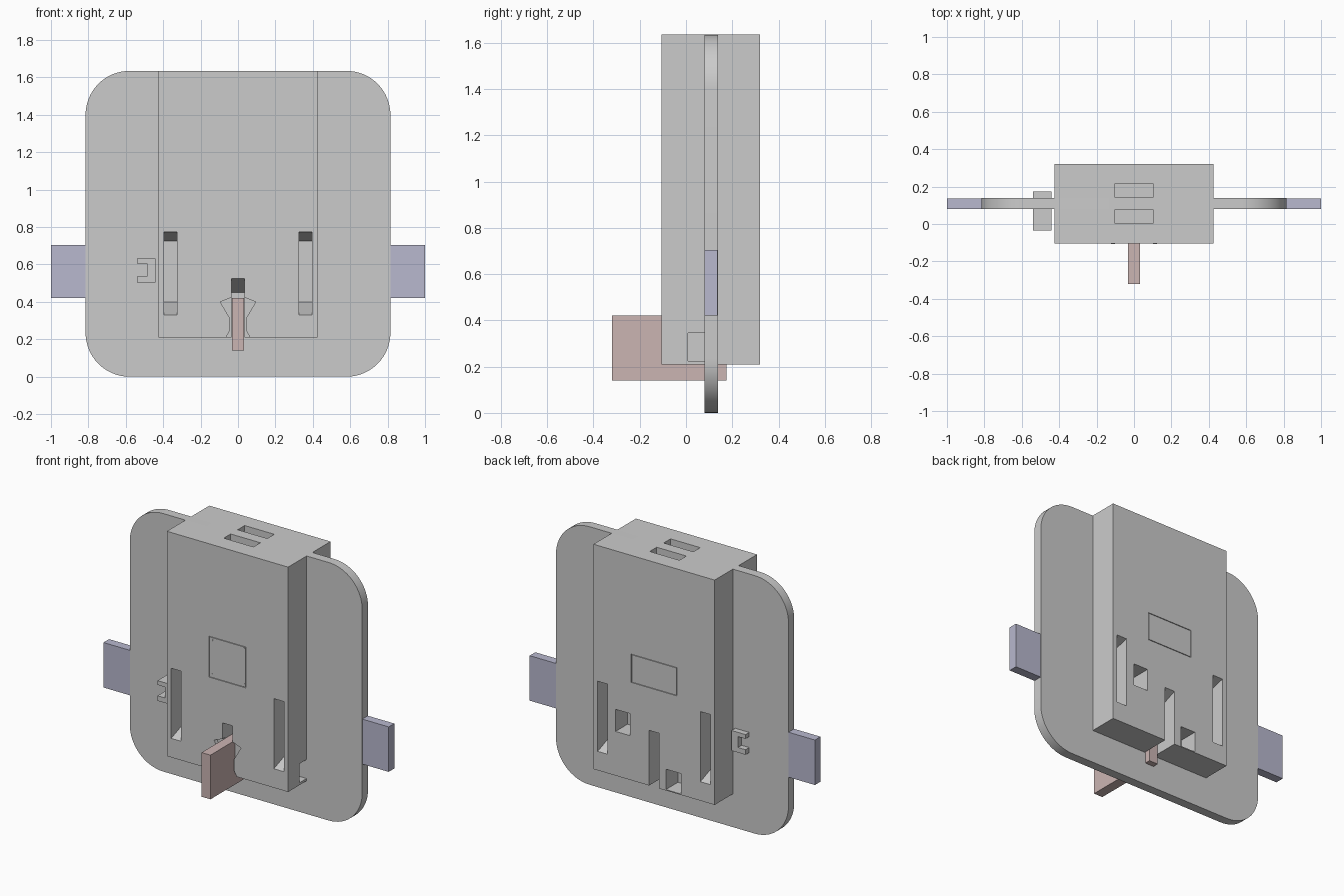
import bpy, bmesh, math

if "Cube" in bpy.data.objects:
    bpy.data.objects.remove(bpy.data.objects["Cube"])

def new_object(name, bm, color=None):
    bmesh.ops.recalc_face_normals(bm, faces=bm.faces)
    me = bpy.data.meshes.new(name)
    bm.to_mesh(me)
    bm.free()
    ob = bpy.data.objects.new(name, me)
    bpy.context.collection.objects.link(ob)
    if color:
        mat = bpy.data.materials.new(name + "_color")
        mat.diffuse_color = (*color, 1)
        mat.use_nodes = True
        mat.node_tree.nodes["Principled BSDF"].inputs["Base Color"].default_value = mat.diffuse_color
        me.materials.append(mat)
    return ob

def prism(name, pts, y0, y1, color=None):
    """Extrude an x-z outline from y0 to y1."""
    bm = bmesh.new()
    face = bm.faces.new([bm.verts.new((x, y0, z)) for x, z in pts])
    ext = bmesh.ops.extrude_face_region(bm, geom=[face])
    verts = [g for g in ext["geom"] if isinstance(g, bmesh.types.BMVert)]
    bmesh.ops.translate(bm, verts=verts, vec=(0, y1 - y0, 0))
    return new_object(name, bm, color)

def box(name, x0, x1, y0, y1, z0, z1, color=None):
    return prism(name, [(x0, z0), (x1, z0), (x1, z1), (x0, z1)], y0, y1, color)

def wedge(x0, x1, y0, y1, outer, inner):
    """Pocket cutter whose z range changes from y0 (outer) to y1 (inner)."""
    ob = box("cutter", x0, x1, y0, y1, 0, 1)
    for v in ob.data.vertices:
        lo, hi = outer if abs(v.co.y - y0) < 1e-5 else inner
        v.co.z = hi if v.co.z > 0.5 else lo
    return ob

def cut(target, cutters):
    bpy.context.view_layer.objects.active = target
    for c in cutters:
        c.hide_render = True
        m = target.modifiers.new("cut", 'BOOLEAN')
        m.operation, m.solver, m.object = 'DIFFERENCE', 'EXACT', c
        bpy.ops.object.modifier_apply(modifier=m.name)
        bpy.data.objects.remove(c, do_unlink=True)

# Rounded thin plate
R, W, H = 0.235, 0.815, 1.635
outline = []
for cx, cz, a0 in ((W - R, R, -90), (W - R, H - R, 0), (R - W, H - R, 90), (R - W, R, 180)):
    for i in range(17):
        a = math.radians(a0 + 90 * i / 16)
        outline.append((cx + R * math.cos(a), cz + R * math.sin(a)))
plate = prism("rounded_plate", outline, 0.08, 0.138)
bpy.context.view_layer.objects.active = plate
plate.select_set(True)
bpy.ops.object.shade_smooth_by_angle(angle=math.radians(30))
plate.select_set(False)

# Sliding cross bar and front key
box("cross_bar", -1, 1, 0.081, 0.137, 0.42, 0.705, (0.48, 0.48, 0.62))
box("front_key", -0.031, 0.031, -0.32, 0.175, 0.14, 0.42, (0.6, 0.46, 0.45))

# Body halves on either side of the plate
front = box("front_body", -0.425, 0.425, -0.105, 0.08, 0.21, H)
back = box("back_body", -0.425, 0.425, 0.138, 0.32, 0.21, H)

# Side slots and centre slots with sloping ends
for body, y_out, y_in in ((front, -0.106, 0.081), (back, 0.321, 0.137)):
    top = 0.525 if body is front else 0.56
    cutters = [wedge(s * 0.36 - 0.035, s * 0.36 + 0.035, y_out, y_in, (0.33, 0.775), (0.4, 0.725))
               for s in (-1, 1)]
    cutters.append(wedge(-0.035, 0.035, y_out, y_in, (0.15, top), (0.15, top - 0.075)))
    cut(body, cutters)

# Flared recess around the front key
half = [(0.03, 0.425), (0.095, 0.4), (0.045, 0.315), (0.045, 0.245), (0.07, 0.2)]
flare = half + [(-x, z) for x, z in reversed(half)]
cut(front, [
    prism("cutter", flare, -0.12, -0.08),
    box("cutter", -0.104, 0.104, 0.006, 0.075, 1.55, 1.7),
    box("cutter", 0.33, 0.5, 0.008, 0.079, 0.225, 0.345),
    box("cutter", -0.131, 0.131, -0.12, -0.099, 0.79, 1.05),
])

# Back pockets, top pocket and panel recess
cut(back, [
    box("cutter", 0.167, 0.27, 0.2, 0.35, 0.49, 0.63),
    box("cutter", -0.188, -0.083, 0.2, 0.35, 0.216, 0.345),
    box("cutter", -0.104, 0.104, 0.145, 0.215, 1.55, 1.7),
    box("cutter", -0.16, 0.16, 0.314, 0.35, 0.83, 1.01),
])

# Flush cover panels with corner screws on the front
box("front_panel", -0.127, 0.127, -0.105, -0.098, 0.794, 1.046)
box("back_panel", -0.156, 0.156, 0.313, 0.32, 0.834, 1.006)
for sx in (-1, 1):
    for sz in (-1, 1):
        ring = [(sx * 0.113 + 0.011 * math.cos(a * math.pi / 8),
                 0.92 + sz * 0.112 + 0.011 * math.sin(a * math.pi / 8)) for a in range(16)]
        prism("panel_screw", ring, -0.106, -0.1)

# C-shaped side bracket through the plate
prism("side_bracket", [(-0.54, 0.503), (-0.442, 0.503), (-0.442, 0.631), (-0.54, 0.631),
                       (-0.54, 0.604), (-0.487, 0.604), (-0.487, 0.535), (-0.54, 0.535)], -0.035, 0.175)
